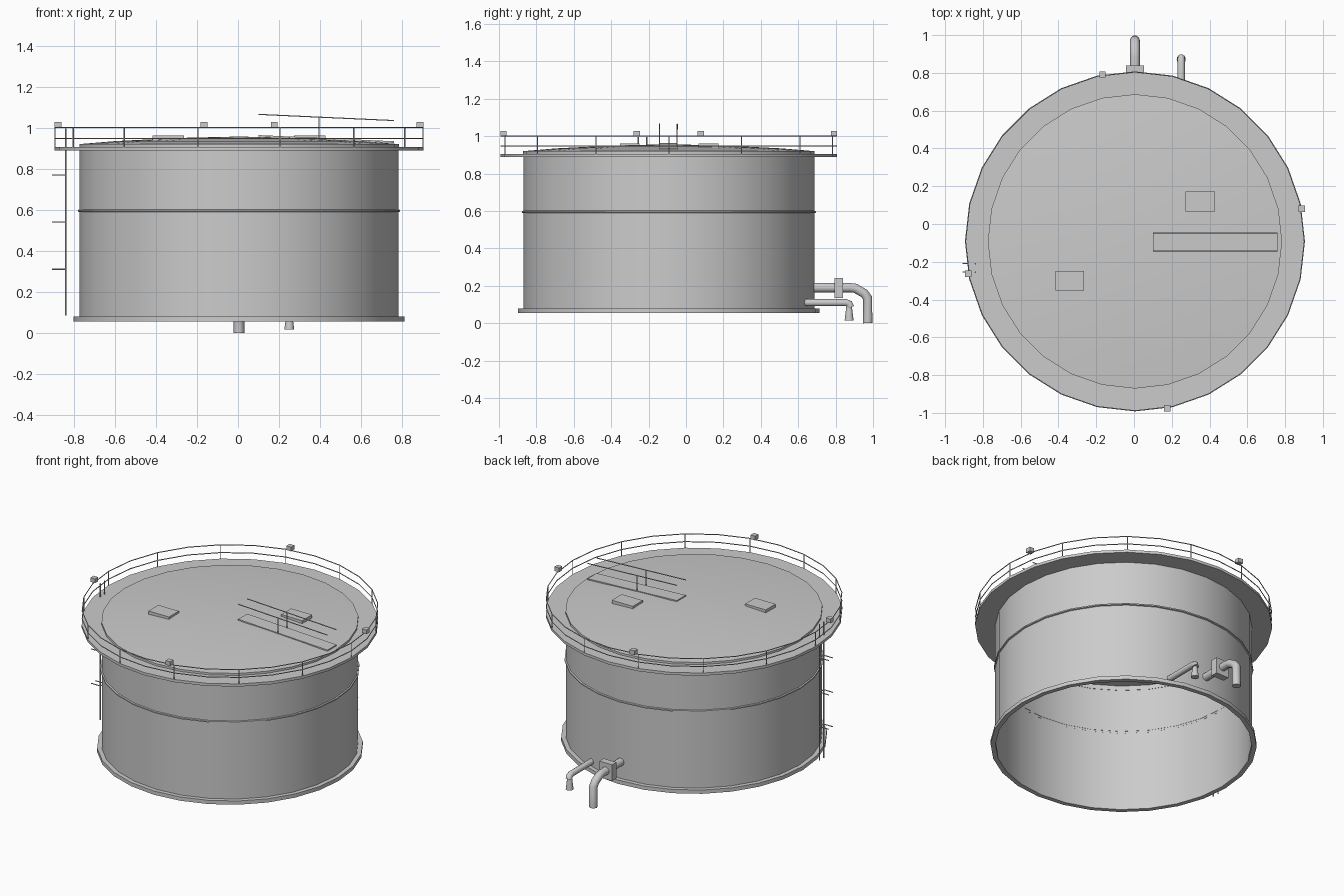
import bpy, bmesh, math
from mathutils import Vector

if "Cube" in bpy.data.objects:
    bpy.data.objects.remove(bpy.data.objects["Cube"])

CX, CY, N = 0.005, -0.092, 28      # tank axis and number of sides


def finish(ob, angle=40):
    bpy.ops.object.select_all(action='DESELECT')
    ob.select_set(True)
    bpy.context.view_layer.objects.active = ob
    bpy.ops.object.shade_smooth_by_angle(angle=math.radians(angle))
    return ob


def from_bmesh(name, bm):
    me = bpy.data.meshes.new(name)
    bm.to_mesh(me)
    bm.free()
    ob = bpy.data.objects.new(name, me)
    bpy.context.collection.objects.link(ob)
    return ob


def lathe(name, profile, closed=False):
    """Revolve (radius, z) points about the tank axis."""
    bm = bmesh.new()
    rings = []
    for r, z in profile:
        if r == 0:
            rings.append([bm.verts.new((CX, CY, z))] * N)
        else:
            rings.append([bm.verts.new((CX + r * math.cos(2 * math.pi * i / N),
                                        CY + r * math.sin(2 * math.pi * i / N), z))
                          for i in range(N)])
    pairs = list(zip(rings, rings[1:] + rings[:1])) if closed else list(zip(rings, rings[1:]))
    for a, b in pairs:
        for i in range(N):
            j = (i + 1) % N
            bm.faces.new(list(dict.fromkeys((a[i], a[j], b[j], b[i]))))
    return finish(from_bmesh(name, bm))


def box(name, center, size, slope=0):
    """Box; slope is the z change per unit of x."""
    bm = bmesh.new()
    bmesh.ops.create_cube(bm, size=1)
    for v in bm.verts:
        v.co = Vector([v.co[k] * size[k] for k in range(3)])
        v.co.z += v.co.x * slope
        v.co += Vector(center)
    return from_bmesh(name, bm)


def tubes(name, paths, r, cyclic=False, res=1):
    """Round bars along one or more polylines, as one mesh."""
    cu = bpy.data.curves.new(name, 'CURVE')
    cu.dimensions = '3D'
    cu.bevel_depth = r
    cu.bevel_resolution = res
    cu.use_fill_caps = True
    for pts in paths:
        sp = cu.splines.new('POLY')
        sp.points.add(len(pts) - 1)
        for p, co in zip(sp.points, pts):
            p.co = (*co, 1)
        sp.use_cyclic_u = cyclic
    ob = bpy.data.objects.new(name, cu)
    bpy.context.collection.objects.link(ob)
    bpy.ops.object.select_all(action='DESELECT')
    ob.select_set(True)
    bpy.context.view_layer.objects.active = ob
    bpy.ops.object.convert(target='MESH')
    return finish(bpy.context.object)


def rim(i, r, z):
    a = 2 * math.pi * i / N
    return (CX + r * math.cos(a), CY + r * math.sin(a), z)


# Tank body, open underneath
lathe("tank_shell", [(0.778, 0.06), (0.778, 0.59), (0.778, 0.91)])
lathe("base_flange", [(0.776, 0.055), (0.806, 0.055), (0.806, 0.08), (0.776, 0.08)], True)
lathe("middle_band", [(0.777, 0.588), (0.786, 0.591), (0.786, 0.599), (0.777, 0.602)])
lathe("gallery_deck", [(0.776, 0.888), (0.9, 0.888), (0.9, 0.906), (0.776, 0.906)], True)
lathe("roof", [(0.779, 0.9), (0.779, 0.92), (0.6, 0.935), (0.3, 0.95), (0, 0.957)])

# Guard rail round the gallery
tubes("guard_rails", [[rim(i, 0.897, z) for i in range(N)] for z in (0.948, 1.0)], 0.003, True)
tubes("guard_posts", [[rim(i, 0.897, 0.9), rim(i, 0.897, 1.0)] for i in range(0, N, 2)], 0.003)

# Four small lamps on the rail
for k in range(4):
    a = math.radians(11 + 90 * k)
    box(f"lamp_{k + 1}", (CX + 0.9 * math.cos(a), CY + 0.9 * math.sin(a), 1.015),
        (0.034, 0.034, 0.028))

# Roof hatches
box("hatch_right", (0.35, 0.12, 0.948), (0.155, 0.105, 0.028))
box("hatch_left", (-0.34, -0.3, 0.948), (0.152, 0.104, 0.028))

# Sloping roof walkway with two handrails
SL = -0.03 / 0.66
box("walkway", (0.43, -0.093, 0.945), (0.66, 0.095, 0.008), SL)
tubes("walkway_handrails", [[(0.1, y, 1.065), (0.76, y, 1.035)] for y in (-0.142, -0.047)], 0.003)
tubes("walkway_posts", [[(0.395, y, 0.94), (0.395, y, 1.051)] for y in (-0.142, -0.047)], 0.003)

# Side ladder with short brackets
LY = (-0.21, -0.255)
tubes("ladder_rails", [[(-0.84, y, 0.085), (-0.84, y, 0.995)] for y in LY], 0.004)
for i, z in enumerate((0.31, 0.54, 0.77)):
    tubes(f"ladder_rung_{i + 1}", [[(-0.84, LY[0], z), (-0.84, LY[1], z)]]
          + [[(-0.84, y, z), (-0.908, y, z)] for y in LY], 0.003)

# Outlet pipe with valve block
tubes("outlet_pipe", [[(CX, 0.66, 0.19), (CX, 0.88, 0.19), (CX, 0.905, 0.187), (CX, 0.952, 0.16),
                       (CX, 0.971, 0.135), (CX, 0.972, 0.0)]], 0.026, res=3)
box("valve_block", (CX, 0.817, 0.188), (0.095, 0.046, 0.108))

# Drain pipe with flared spout
tubes("drain_pipe", [[(0.25, 0.625, 0.11), (0.25, 0.855, 0.11), (0.25, 0.873, 0.104),
                      (0.25, 0.88, 0.085)]], 0.02, res=3)
bm = bmesh.new()
bmesh.ops.create_cone(bm, cap_ends=True, segments=16, radius1=0.024, radius2=0.013, depth=0.09)
bmesh.ops.translate(bm, verts=bm.verts, vec=(0.25, 0.872, 0.06))
finish(from_bmesh("drain_spout", bm))
